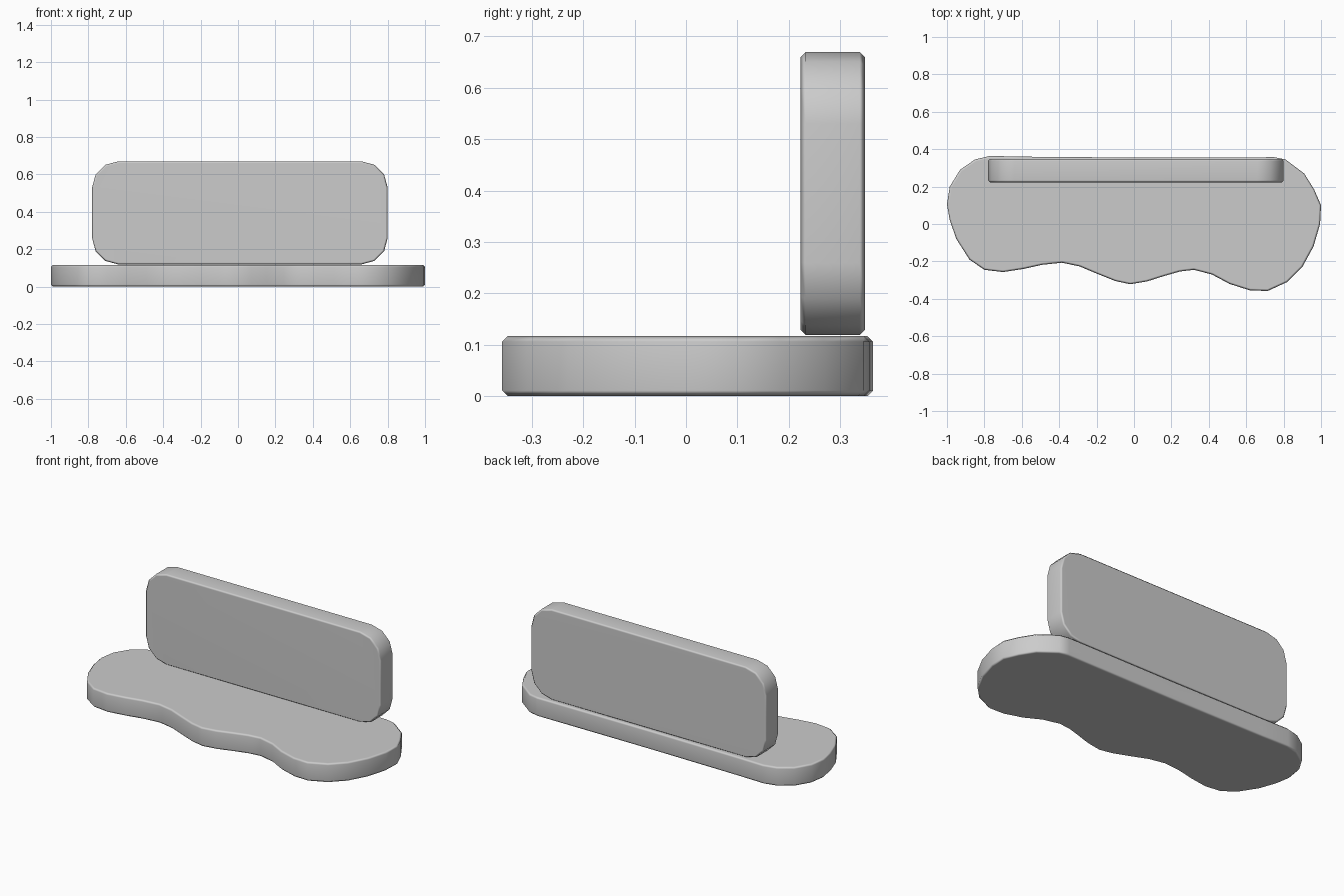
import bpy, bmesh, math
from mathutils import Matrix, Vector

cube = bpy.data.objects.get("Cube")
if cube:
    bpy.data.objects.remove(cube, do_unlink=True)

grey = bpy.data.materials.new("plain grey")
grey.use_nodes = True
colour = (0.6, 0.6, 0.6, 1)
grey.diffuse_color = colour
grey.node_tree.nodes["Principled BSDF"].inputs["Base Color"].default_value = colour


def slab(name, outline, depth, bevel, matrix):
    """Extrude a flat outline, place it and chamfer its rims."""
    bm = bmesh.new()
    face = bm.faces.new([bm.verts.new((x, y, 0)) for x, y in outline])
    new = bmesh.ops.extrude_face_region(bm, geom=[face])["geom"]
    moved = [v for v in new if isinstance(v, bmesh.types.BMVert)]
    bmesh.ops.translate(bm, verts=moved, vec=(0, 0, depth))
    bmesh.ops.recalc_face_normals(bm, faces=bm.faces)
    rims = [e for e in bm.edges if abs(e.verts[0].co.z - e.verts[1].co.z) < depth / 2]
    bmesh.ops.bevel(bm, geom=rims, offset=bevel, segments=1, affect='EDGES')
    bm.transform(matrix)
    bmesh.ops.recalc_face_normals(bm, faces=bm.faces)
    mesh = bpy.data.meshes.new(name)
    bm.to_mesh(mesh)
    bm.free()
    mesh.materials.append(grey)
    obj = bpy.data.objects.new(name, mesh)
    bpy.context.collection.objects.link(obj)
    bpy.ops.object.select_all(action='DESELECT')
    obj.select_set(True)
    bpy.context.view_layer.objects.active = obj
    bpy.ops.object.shade_smooth_by_angle(angle=math.radians(60))
    # Keep the broad faces flat while the chamfers blend
    weighted = obj.modifiers.new("flat_faces", 'WEIGHTED_NORMAL')
    weighted.keep_sharp = True
    return obj


def rounded_rectangle(x0, x1, y0, y1, radius, segments):
    points = []
    corners = [(x1, y1, -1, -1), (x0, y1, 1, -1), (x0, y0, 1, 1), (x1, y0, -1, 1)]
    for quarter, (x, y, sx, sy) in enumerate(corners):
        for i in range(segments + 1):
            a = math.pi / 2 * (quarter + i / segments)
            points.append((x + radius * (sx + math.cos(a)), y + radius * (sy + math.sin(a))))
    return points


# Flat base with a wavy front edge and rounded ends
base_outline = [
    (-1, .105), (-.985, .02), (-.95, -.08), (-.88, -.19), (-.8, -.245), (-.7, -.257),
    (-.59, -.24), (-.49, -.218), (-.385, -.207), (-.29, -.227), (-.2, -.265),
    (-.1, -.305), (-.02, -.322), (.07, -.307), (.155, -.28), (.245, -.254),
    (.32, -.245), (.417, -.27), (.51, -.32), (.62, -.355), (.715, -.358),
    (.82, -.31), (.9, -.23), (.96, -.12), (.995, 0), (1, .1), (.963, .185),
    (.91, .27), (.81, .345), (.75, .357), (0, .355), (-.6, .36), (-.77, .364),
    (-.85, .345), (-.93, .29), (-.985, .2)]
slab("base", base_outline, 0.117, 0.011, Matrix.Identity(4))

# Upright back panel with rounded corners
upright = Matrix.Translation(Vector((0, 0.348, 0))) @ Matrix.Rotation(math.pi / 2, 4, 'X')
slab("back_panel", rounded_rectangle(-.78, .80, .119, .67, .14, 3), 0.125, 0.01, upright)
